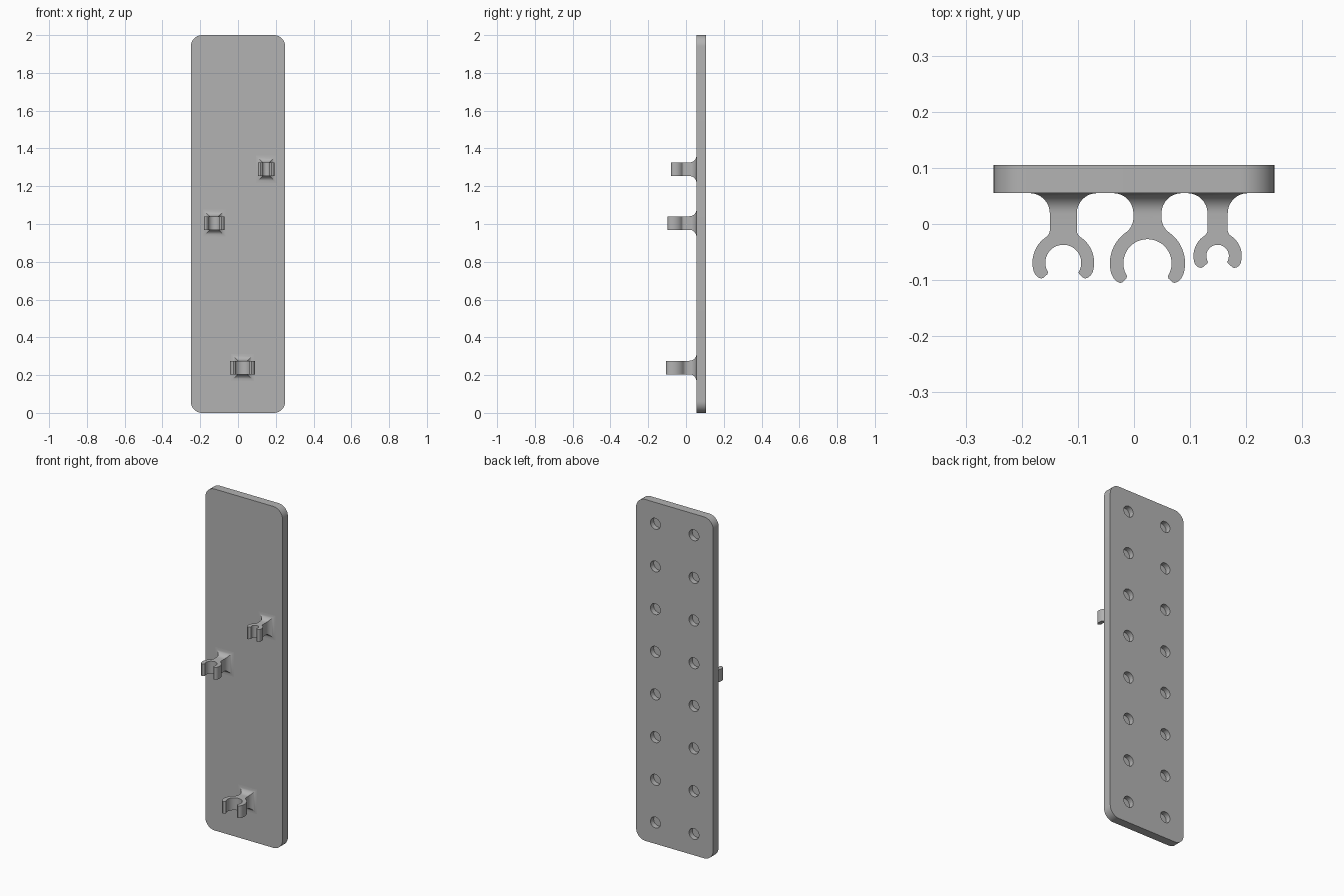
import bpy, bmesh
from math import sin, cos, pi, radians, sqrt, atan2
from mathutils import Vector

cube = bpy.data.objects.get("Cube")
if cube:
    bpy.data.objects.remove(cube)

FRONT, BACK = 0.055, 0.105      # plate faces along y
FLARE = 0.036                   # fillet radius where a clip meets the plate

grey = bpy.data.materials.new("plain grey")
grey.use_nodes = True
grey.diffuse_color = (0.45, 0.45, 0.45, 1)
grey.node_tree.nodes["Principled BSDF"].inputs["Base Color"].default_value = (0.45, 0.45, 0.45, 1)


def arc(cx, cy, r, a0, a1, n):
    return [(cx + r * cos(a0 + (a1 - a0) * i / n), cy + r * sin(a0 + (a1 - a0) * i / n))
            for i in range(n + 1)]


def extrude_outline(bm, points, direction):
    """Close a ring of 3D points into a face and extrude it into a solid."""
    base = bm.faces.new([bm.verts.new(p) for p in points])
    out = bmesh.ops.extrude_face_region(bm, geom=[base], use_keep_orig=True)
    verts = [g for g in out["geom"] if isinstance(g, bmesh.types.BMVert)]
    bmesh.ops.translate(bm, verts=verts, vec=direction)


def finish(bm, name):
    bmesh.ops.recalc_face_normals(bm, faces=bm.faces)
    mesh = bpy.data.meshes.new(name)
    bm.to_mesh(mesh)
    bm.free()
    obj = bpy.data.objects.new(name, mesh)
    bpy.context.collection.objects.link(obj)
    mesh.materials.append(grey)
    return obj


def smooth(obj):
    bpy.ops.object.select_all(action='DESELECT')
    obj.select_set(True)
    bpy.context.view_layer.objects.active = obj
    bpy.ops.object.shade_smooth_by_angle(angle=radians(30))


# Backing plate with rounded corners
R = 0.06
outline = []
for k, (sx, sz) in enumerate([(1, 1), (-1, 1), (-1, -1), (1, -1)]):
    outline += arc(sx * (0.25 - R), 1 + sz * (1 - R), R, k * pi / 2, (k + 1) * pi / 2, 12)
bm = bmesh.new()
extrude_outline(bm, [(x, FRONT, z) for x, z in outline], Vector((0, BACK - FRONT, 0)))
plate = finish(bm, "back_plate")

# Blind round holes in the back: two columns of eight
bm = bmesh.new()
for x in (-0.125, 0.125):
    for row in range(8):
        ring = arc(x, 0.125 + row * 0.25, 0.032, 0, 2 * pi, 32)[:-1]
        extrude_outline(bm, [(px, BACK - 0.03, pz) for px, pz in ring], Vector((0, 0.05, 0)))
cutter = finish(bm, "hole_cutter")
cutter.hide_render = True
cut = plate.modifiers.new("holes", 'BOOLEAN')
cut.operation, cut.solver, cut.object = 'DIFFERENCE', 'EXACT', cutter
smooth(plate)
bpy.ops.object.modifier_apply(modifier="holes")
bpy.data.objects.remove(cutter)
smooth(plate)


def clip(name, cx, cy, cz, outer, inner, stem, neck):
    """Open C-shaped clip on a stem that flares into the plate."""
    half = 0.036
    wall = outer - inner
    # Right half of the outline, from stem end down to the inside top of the ring
    ny = sqrt((outer + neck) ** 2 - (stem + neck) ** 2)
    a = atan2(ny, stem + neck)
    side = [(stem, FRONT - FLARE - cy)]
    side += arc(stem + neck, ny, neck, pi, pi + a, 8)
    side += arc(0, 0, outer, a, radians(-17), 16)[1:]
    for f, deg in ((0.96, -24), (0.85, -31), (0.7, -36), (0.55, -37), (0.15, -36)):
        r = inner + f * wall
        side.append((r * cos(radians(deg)), r * sin(radians(deg))))
    side += arc(0, 0, inner, radians(-32), pi / 2, 16)
    ring = side + [(-x, y) for x, y in reversed(side[:-1])]
    bm = bmesh.new()
    extrude_outline(bm, [(cx + x, cy + y, cz - half) for x, y in ring], Vector((0, 0, 2 * half)))
    bmesh.ops.recalc_face_normals(bm, faces=bm.faces)
    # Grow the stem end outwards in a quarter-round flare on all four sides
    end = max(bm.faces, key=lambda f: f.calc_center_median().y)
    steps = 8
    for i in range(1, steps + 1):
        t = i / steps * pi / 2
        grow = FLARE * (1 - cos(t))
        out = bmesh.ops.extrude_face_region(bm, geom=[end])
        bm.faces.ensure_lookup_table()
        new = [g for g in out["geom"] if isinstance(g, bmesh.types.BMFace)][0]
        if end.is_valid:
            bmesh.ops.delete(bm, geom=[end], context='FACES_ONLY')
        end = new
        for v in end.verts:
            v.co.y = FRONT - FLARE + FLARE * sin(t)
            v.co.x = cx + (stem + grow) * (1 if v.co.x > cx else -1)
            v.co.z = cz + (half + grow) * (1 if v.co.z > cz else -1)
    bmesh.ops.delete(bm, geom=[end], context='FACES_ONLY')
    smooth(finish(bm, name))


clip("large_clip", 0.024, -0.07, 0.24, 0.067, 0.043, 0.025, 0.033)
clip("medium_clip", -0.126, -0.069, 1.005, 0.055, 0.032, 0.024, 0.015)
clip("small_clip", 0.149, -0.057, 1.29, 0.043, 0.020, 0.018, 0.012)
